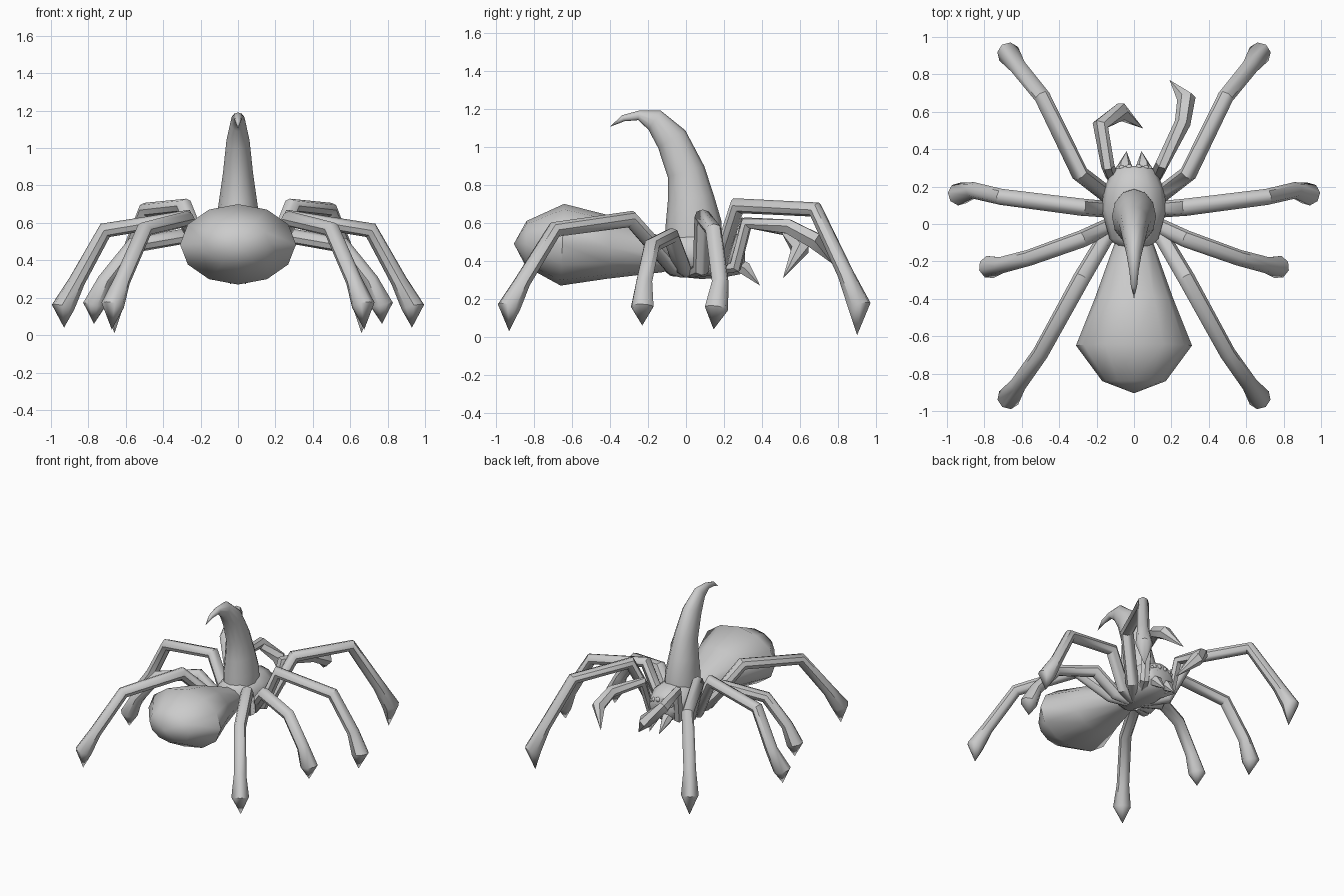
import bpy, bmesh, math
from mathutils import Vector

cube = bpy.data.objects.get("Cube")
if cube:
    bpy.data.objects.remove(cube, do_unlink=True)

GREY = (0.6, 0.6, 0.6, 1)
grey = bpy.data.materials.new("plain grey")
grey.use_nodes = True
grey.diffuse_color = GREY
grey.node_tree.nodes["Principled BSDF"].inputs["Base Color"].default_value = GREY


def finish(name, bm, sharp=40):
    bmesh.ops.remove_doubles(bm, verts=bm.verts[:], dist=0.0005)
    bmesh.ops.recalc_face_normals(bm, faces=bm.faces[:])
    for f in bm.faces:
        f.smooth = True
    me = bpy.data.meshes.new(name)
    bm.to_mesh(me)
    bm.free()
    me.set_sharp_from_angle(angle=math.radians(sharp))
    me.materials.append(grey)
    ob = bpy.data.objects.new(name, me)
    bpy.context.collection.objects.link(ob)
    return ob


def loft(name, path, radii, side, sides=6, sharp=40):
    """Skin rings along a path; each radius is a number or a (side, depth) pair."""
    pts = [Vector(p) for p in path]
    side = Vector(side)
    bm = bmesh.new()
    rings = []
    for i, (p, r) in enumerate(zip(pts, radii)):
        a, b = pts[max(i - 1, 0)], pts[min(i + 1, len(pts) - 1)]
        t = (p - a).normalized() + (b - p).normalized()
        t.normalize()
        n = t.cross(side).normalized()
        s = n.cross(t)
        rs, rn = r if isinstance(r, tuple) else (r, r)
        ring = []
        for k in range(sides):
            ang = math.tau * k / sides
            ring.append(bm.verts.new(p + s * rs * math.cos(ang) + n * rn * math.sin(ang)))
        rings.append(ring)
    for a, b in zip(rings, rings[1:]):
        for k in range(sides):
            m = (k + 1) % sides
            bm.faces.new((a[k], a[m], b[m], b[k]))
    bm.faces.new(rings[0])
    bm.faces.new(rings[-1])
    return finish(name, bm, sharp)


X = (1, 0, 0)

# Abdomen: y, centre height, half width, half height
abdomen = [(-.02, .43, .07, .06), (-.12, .43, .11, .09), (-.40, .47, .21, .165),
           (-.65, .485, .31, .215), (-.84, .49, .17, .12), (-.905, .49, 0, 0)]
loft("abdomen", [(0, y, z) for y, z, _, _ in abdomen],
     [(w, h) for _, _, w, h in abdomen], X, 12, 50)

# Head and thorax
thorax = [(-.13, .44, .08, .08), (-.08, .44, .13, .12), (.08, .44, .175, .135),
          (.19, .44, .16, .13), (.29, .43, .115, .10), (.31, .43, .08, .07)]
loft("thorax", [(0, y, z) for y, z, _, _ in thorax],
     [(w, h) for _, _, w, h in thorax], X, 12, 50)

# Tall horn on the back, curling rearward
horn = [(.04, .50, .118, .15), (.04, .60, .118, .147), (.025, .73, .10, .122),
        (0, .87, .08, .10), (-.075, 1.04, .062, .085), (-.165, 1.14, .04, .06),
        (-.25, 1.165, .025, .025), (-.33, 1.15, .017, .017), (-.40, 1.105, 0, 0)]
loft("horn", [(0, y, z) for y, z, _, _ in horn],
     [(w, d) for _, _, w, d in horn], X, 12, 50)

# Four pairs of legs: hip, coxa, upper joint, knee, shin, foot, tip
legs = {
    "front_leg": [(.04, .05, .34), (.16, .17, .37), (.29, .27, .69), (.49, .68, .67),
                  (.62, .84, .33), (.67, .91, .17), (.66, .90, .01)],
    "mid_front_leg": [(.04, .03, .34), (.16, .08, .36), (.28, .09, .63), (.71, .145, .56),
                      (.86, .18, .29), (.935, .16, .15), (.93, .145, .04)],
    "mid_back_leg": [(.04, 0, .34), (.15, -.02, .37), (.28, -.08, .53), (.56, -.18, .48),
                     (.71, -.22, .29), (.77, -.23, .16), (.77, -.23, .06)],
    "back_leg": [(.04, -.02, .34), (.15, -.07, .37), (.28, -.29, .62), (.50, -.69, .565),
                 (.62, -.86, .29), (.67, -.93, .16), (.675, -.93, .03)],
}
leg_radii = [.03, .045, .046, .043, .044, .062, 0]
for name, path in legs.items():
    for sign, label in ((1, "left"), (-1, "right")):
        pts = [(sign * x, y, z) for x, y, z in path]
        d = Vector(pts[-1]) - Vector(pts[0])
        loft(f"{label}_{name}", pts, leg_radii, (-d.y, d.x, 0), 8, 45)

# Feelers with hooked ends, posed differently on each side
feelers = {
    "left_feeler": [(.05, .15, .35), (.12, .26, .37), (.15, .32, .60), (.26, .54, .58),
                    (.28, .67, .51), (.19, .77, .385)],
    "right_feeler": [(-.05, .15, .35), (-.12, .26, .37), (-.14, .31, .60), (-.18, .53, .57),
                     (-.07, .60, .46), (.05, .51, .31)],
}
for name, path in feelers.items():
    loft(name, path, [.03, .035, .036, .043, .05, 0], X, 6, 45)

# Fangs and eyes
for sign, label in ((1, "left"), (-1, "right")):
    loft(f"{label}_fang", [(sign * .05, .24, .40), (sign * .05, .31, .36), (sign * .04, .39, .27)],
         [.035, .04, 0], X, 6)
    for i, (x, z, r) in enumerate([(.025, .49, .02), (.065, .48, .016), (.085, .47, .012),
                                   (.045, .455, .012)]):
        bm = bmesh.new()
        bmesh.ops.create_uvsphere(bm, u_segments=10, v_segments=6, radius=r)
        bmesh.ops.translate(bm, verts=bm.verts[:], vec=(sign * x, .30, z))
        finish(f"{label}_eye_{i + 1}", bm, 60)
